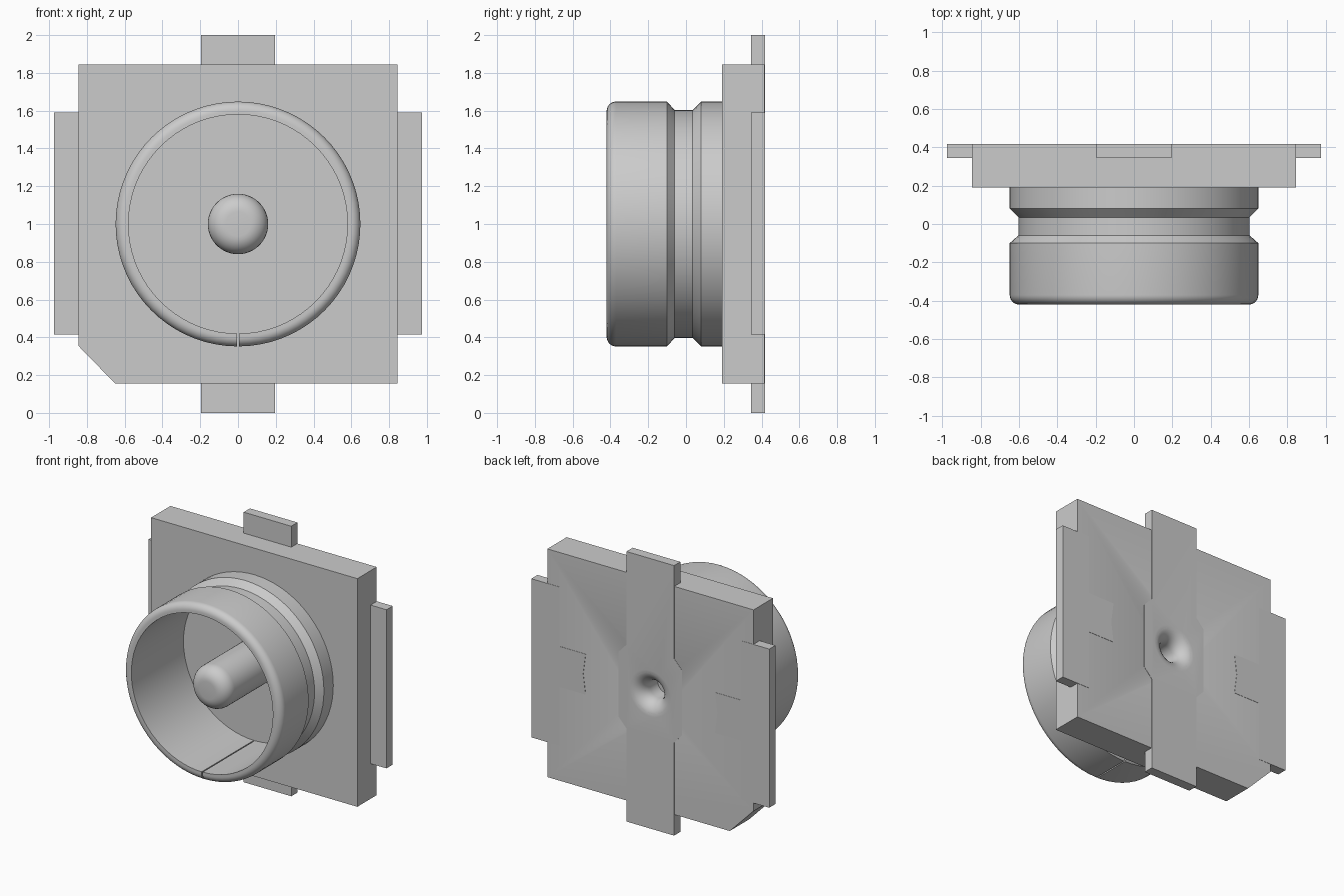
import bpy, bmesh, math
from mathutils import Vector

cube = bpy.data.objects.get("Cube")
if cube:
    bpy.data.objects.remove(cube, do_unlink=True)

CZ = 1.0  # height of the connector axis

grey = bpy.data.materials.new("plain grey")
grey.use_nodes = True
grey.diffuse_color = (0.6, 0.6, 0.6, 1)
grey.node_tree.nodes["Principled BSDF"].inputs["Base Color"].default_value = (0.6, 0.6, 0.6, 1)


def finish(name, bm, smooth=False):
    bmesh.ops.remove_doubles(bm, verts=bm.verts, dist=1e-5)
    bmesh.ops.recalc_face_normals(bm, faces=bm.faces)
    mesh = bpy.data.meshes.new(name)
    bm.to_mesh(mesh)
    bm.free()
    mesh.materials.append(grey)
    obj = bpy.data.objects.new(name, mesh)
    bpy.context.collection.objects.link(obj)
    if smooth:
        smooth_shade(obj)
    return obj


def smooth_shade(obj):
    bpy.ops.object.select_all(action='DESELECT')
    obj.select_set(True)
    bpy.context.view_layer.objects.active = obj
    bpy.ops.object.shade_smooth_by_angle(angle=math.radians(30))


def slab(name, outline, y0, y1):
    """Extrude an (x, z) outline from y0 to y1."""
    bm = bmesh.new()
    face = bm.faces.new([bm.verts.new((x, y0, z)) for x, z in outline])
    ext = bmesh.ops.extrude_face_region(bm, geom=[face])
    moved = [g for g in ext["geom"] if isinstance(g, bmesh.types.BMVert)]
    bmesh.ops.translate(bm, verts=moved, vec=(0, y1 - y0, 0))
    return finish(name, bm)


def lathe(name, profile, steps, gap=0.0, closed=False):
    """Turn an (r, y) profile about the axis; a gap leaves a slit at the bottom."""
    bm = bmesh.new()
    start = -math.pi / 2 + gap / 2
    rings = []
    for i in range(steps + 1):
        a = start + (2 * math.pi - gap) * i / steps
        rings.append([bm.verts.new((r * math.cos(a), y, CZ + r * math.sin(a)))
                      for r, y in profile])
    n = len(profile)
    for a, b in zip(rings, rings[1:]):
        for j in range(n if closed else n - 1):
            k = (j + 1) % n
            bm.faces.new((a[j], a[k], b[k], b[j]))
    if gap:
        bm.faces.new(rings[0])
        bm.faces.new(rings[-1][::-1])
    else:
        bmesh.ops.remove_doubles(bm, verts=bm.verts, dist=1e-5)
        bmesh.ops.dissolve_degenerate(bm, edges=bm.edges, dist=1e-5)
    return finish(name, bm, True)


def arc(cr, cy, rad, a0, a1, n=8):
    """Points of a fillet in the (r, y) plane."""
    pts = []
    for i in range(n + 1):
        a = math.radians(a0 + (a1 - a0) * i / n)
        pts.append((cr + rad * math.cos(a), cy + rad * math.sin(a)))
    return pts


# Square base with one clipped corner
base = slab("base_plate", [(-0.65, 0.155), (0.845, 0.155), (0.845, 1.845),
                           (-0.845, 1.845), (-0.845, 0.355)], 0.19, 0.416)

# Vertical contact, widened around the centre, ending in top and bottom tabs
half = [(0.195, 0), (0.195, 0.69), (0.26, 0.76), (0.26, 1.24), (0.195, 1.31), (0.195, 2)]
strip = slab("centre_contact", half + [(-x, z) for x, z in reversed(half)], 0.345, 0.418)

# Side contacts: outer pad with a short inward arm
pad = [(0.975, 0.415), (0.975, 1.59), (0.745, 1.59), (0.745, 1.15), (0.53, 1.15),
       (0.55, 1.0), (0.53, 0.85), (0.745, 0.85), (0.745, 0.415)]
for side, name in ((1, "left_contact"), (-1, "right_contact")):
    slab(name, [(side * x, z) for x, z in pad], 0.345, 0.418)

# Flared hole in the back, under the pin
flare = [(0, 0.45), (0.17, 0.45)] + arc(0.17, 0.318, 0.1, 90, 180) + [(0.07, 0.23), (0, 0.23)]
cutter = lathe("flare_cutter", flare, 48)
cutter.hide_render = True
for obj in (base, strip):
    mod = obj.modifiers.new("flare", 'BOOLEAN')
    mod.object = cutter
    mod.solver = 'EXACT'
    bpy.ops.object.select_all(action='DESELECT')
    obj.select_set(True)
    bpy.context.view_layer.objects.active = obj
    bpy.ops.object.modifier_apply(modifier=mod.name)
    smooth_shade(obj)
bpy.data.objects.remove(cutter, do_unlink=True)

# Grooved barrel with a rounded rim and a narrow slit at the bottom
barrel = ([(0.58, 0.195), (0.58, -0.42)] + arc(0.598, -0.37, 0.05, -90, 0)
          + [(0.648, -0.10), (0.603, -0.06), (0.603, 0.035), (0.648, 0.08), (0.648, 0.195)])
lathe("barrel", barrel, 72, gap=0.014, closed=True)

# Round-nosed centre pin
pin = [(0, -0.36)] + arc(0.065, -0.265, 0.095, -90, 0) + [(0.16, 0.195), (0, 0.195)]
lathe("centre_pin", pin, 48)
